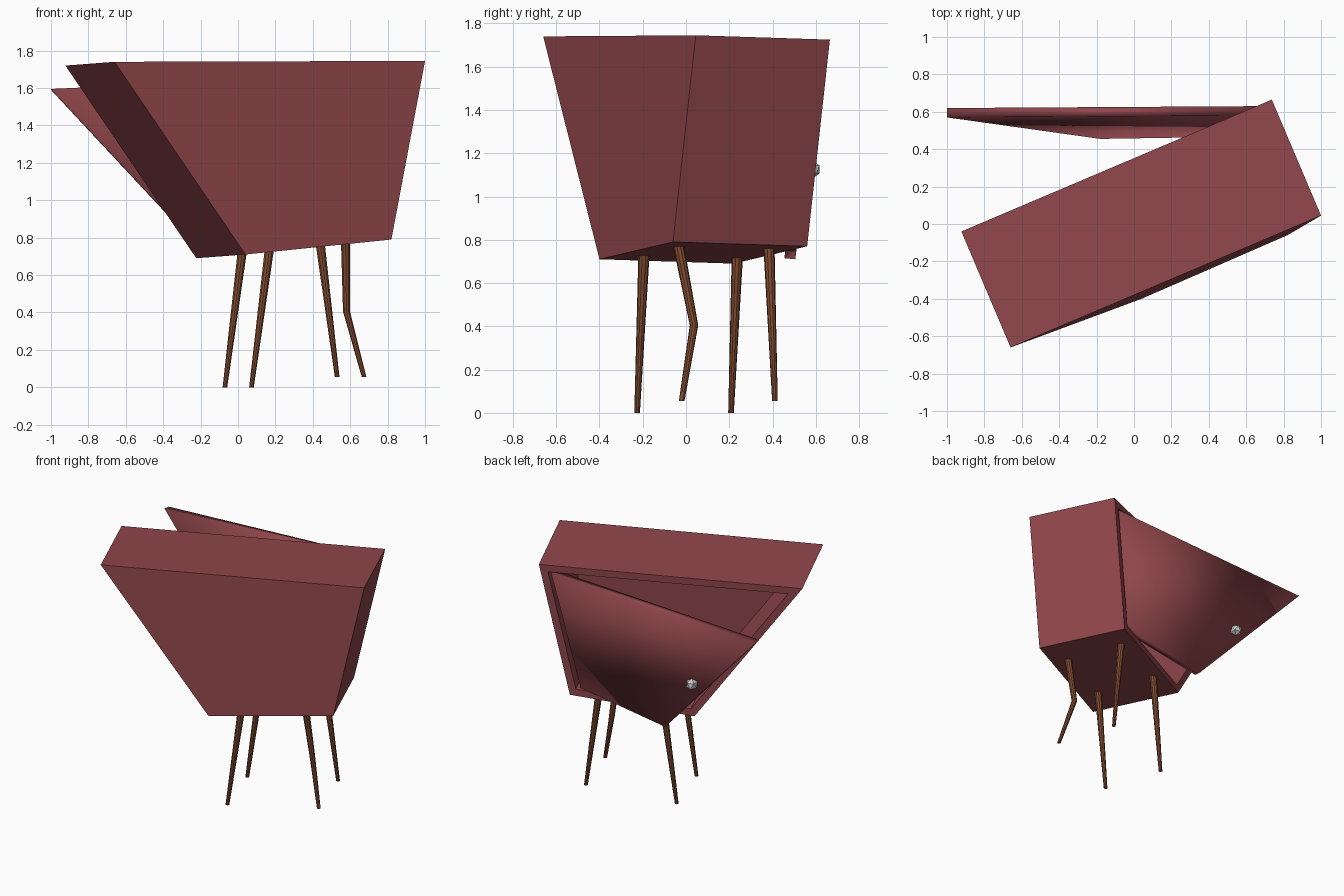
import bpy, bmesh
from mathutils import Vector

if "Cube" in bpy.data.objects:
    bpy.data.objects.remove(bpy.data.objects["Cube"])


def material(name, rgb):
    m = bpy.data.materials.new(name)
    m.diffuse_color = (*rgb, 1)
    m.use_nodes = True
    m.node_tree.nodes["Principled BSDF"].inputs["Base Color"].default_value = m.diffuse_color
    return m


RED = material("painted_red", (0.28, 0.062, 0.07))
BROWN = material("brown_wood", (0.22, 0.07, 0.03))


def finish(bm, name, mat=None, smooth=False):
    bmesh.ops.recalc_face_normals(bm, faces=bm.faces)
    for f in bm.faces:
        f.smooth = smooth
    me = bpy.data.meshes.new(name)
    bm.to_mesh(me)
    bm.free()
    if mat:
        me.materials.append(mat)
    ob = bpy.data.objects.new(name, me)
    bpy.context.collection.objects.link(ob)
    return ob


def prism(outline, offset):
    """Closed prism from an outline; returns bmesh and its far face."""
    bm = bmesh.new()
    near = [bm.verts.new(p) for p in outline]
    far = [bm.verts.new(Vector(p) + offset) for p in outline]
    bm.faces.new(near)
    cap = bm.faces.new(far[::-1])
    n = len(near)
    for i in range(n):
        j = (i + 1) % n
        bm.faces.new((near[i], far[i], far[j], near[j]))
    bmesh.ops.recalc_face_normals(bm, faces=bm.faces)
    return bm, cap


# Cabinet: leaning trapezoid box, hollowed from the back
depth = Vector((-0.263, 0.62, -0.02))
bm, back = prism([(-0.66, -0.66, 1.74), (1.0, 0.045, 1.745),
                  (0.82, -0.06, 0.79), (0.04, -0.40, 0.71)], depth)
bmesh.ops.inset_region(bm, faces=[back], thickness=0.05, use_even_offset=True)
inner = bmesh.ops.extrude_discrete_faces(bm, faces=[back])["faces"]
bmesh.ops.translate(bm, verts=inner[0].verts, vec=-depth * 0.92)
finish(bm, "cabinet", RED)

# Door: thin trapezoid panel swung open
bm, _ = prism([(0.66, 0.63, 1.665), (-1.0, 0.62, 1.59),
               (-0.18, 0.505, 0.71), (0.50, 0.516, 0.82)],
              Vector((0, -0.05, 0.005)))
finish(bm, "door", RED, smooth=True)

# Door knob
bm = bmesh.new()
bmesh.ops.create_icosphere(bm, subdivisions=1, radius=0.043)
bmesh.ops.translate(bm, verts=bm.verts, vec=(-0.454, 0.58, 1.125))
finish(bm, "door_knob")


# Legs: tapered poles following two or three points
def leg(name, points, r_top=0.026, r_end=0.013, sides=10):
    bm = bmesh.new()
    pts = [Vector(p) for p in points]
    rings = []
    for i, p in enumerate(pts):
        r = r_top + (r_end - r_top) * i / (len(pts) - 1)
        ring = bmesh.ops.create_circle(bm, segments=sides, radius=r)["verts"]
        bmesh.ops.translate(bm, verts=ring, vec=p)
        rings.append(ring)
    for a, b in zip(rings, rings[1:]):
        for i in range(sides):
            j = (i + 1) % sides
            bm.faces.new((a[i], a[j], b[j], b[i]))
    bm.faces.new(rings[0])
    bm.faces.new(rings[-1])
    ob = finish(bm, name, BROWN)
    bpy.context.view_layer.objects.active = ob
    ob.select_set(True)
    bpy.ops.object.shade_smooth_by_angle()
    ob.select_set(False)


leg("front_left_leg", [(0.168, -0.194, 0.74), (0.072, -0.226, 0)])
leg("back_left_leg", [(0.022, 0.237, 0.72), (-0.07, 0.208, 0)])
leg("back_right_leg", [(0.438, 0.383, 0.78), (0.53, 0.411, 0.055)])
leg("front_right_bent_leg", [(0.575, -0.038, 0.79), (0.58, 0.037, 0.405),
                             (0.674, -0.02, 0.055)])
